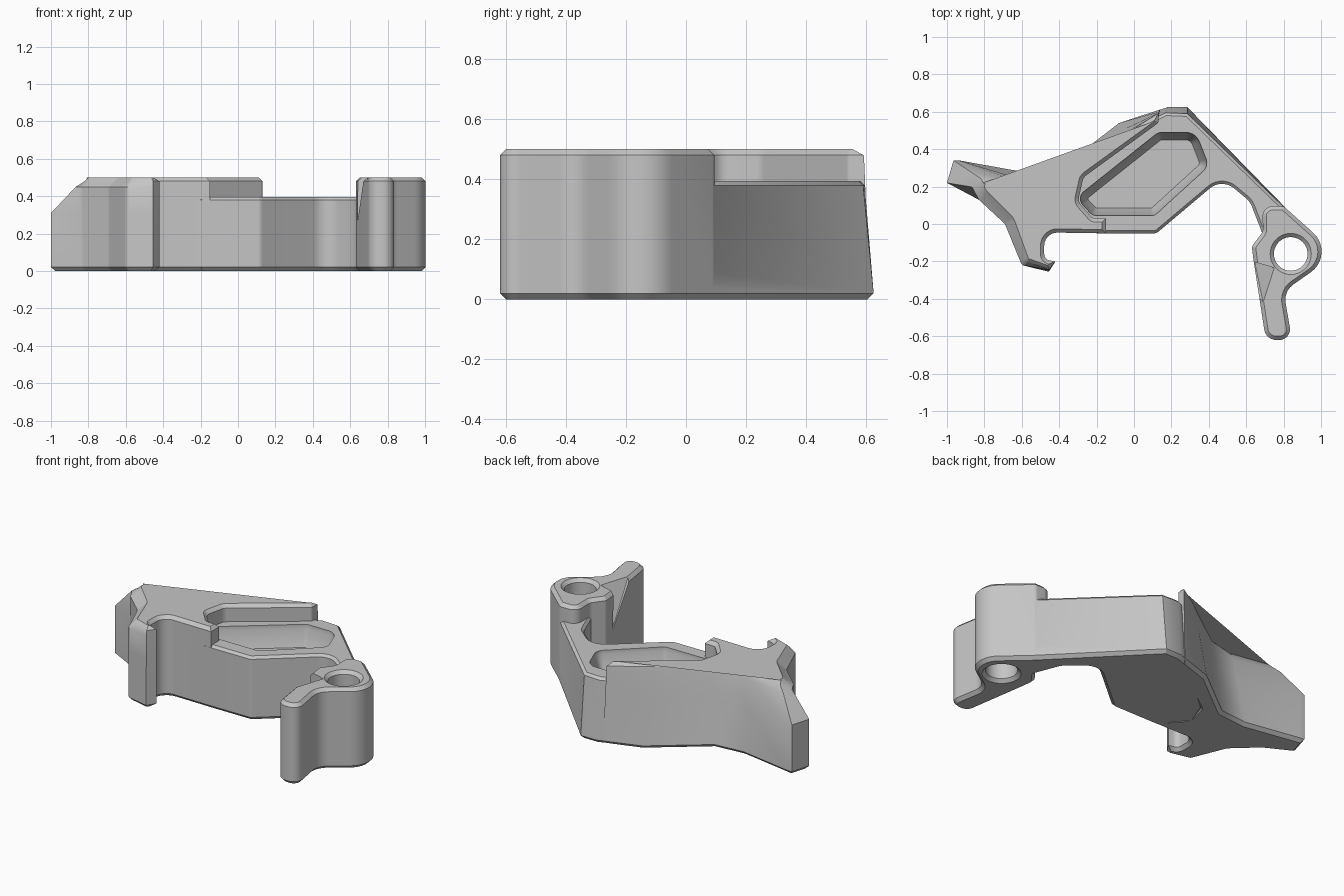
import bpy, bmesh
from math import pi, cos, sin, tan
from mathutils import Vector

cube = bpy.data.objects.get("Cube")
if cube:
    bpy.data.objects.remove(cube)

grey = bpy.data.materials.new("satin grey")
grey.use_nodes = True
colour = (0.56, 0.56, 0.56, 1)
grey.diffuse_color = colour
grey.node_tree.nodes["Principled BSDF"].inputs["Base Color"].default_value = colour


def rounded(corners, steps=7):
    """Turn (x, y, radius) corners into an outline with true arcs."""
    outline = []
    points = [Vector(c[:2]) for c in corners]
    for i, corner in enumerate(corners):
        p, radius = points[i], corner[2]
        if radius == 0:
            outline.append(p)
            continue
        to_prev = points[i - 1] - p
        to_next = points[(i + 1) % len(points)] - p
        half = to_prev.angle(to_next) / 2
        u, v = to_prev.normalized(), to_next.normalized()
        reach = min(radius / tan(half), to_prev.length * 0.49, to_next.length * 0.49)
        radius = reach * tan(half)
        centre = p + (u + v).normalized() * radius / sin(half)
        start = (p + u * reach - centre).normalized()
        end = (p + v * reach - centre).normalized()
        outline += [centre + start.slerp(end, k / steps) * radius for k in range(steps + 1)]
    return outline


def loft(name, rings, bottom=(0, 0), top=(0, 0)):
    """Skin (outline, z) rings; bottom and top give chamfer width and height."""
    bm = bmesh.new()
    loops = [[bm.verts.new((p[0], p[1], z)) for p in outline] for outline, z in rings]
    for low, high in zip(loops, loops[1:]):
        for i in range(len(low)):
            bm.faces.new((low[i - 1], low[i], high[i], high[i - 1]))
    caps = [bm.faces.new(loops[0]), bm.faces.new(loops[-1])]
    bmesh.ops.recalc_face_normals(bm, faces=bm.faces)
    for cap, (width, height), side in zip(caps, (bottom, top), (-1, 1)):
        if width:
            for vert in cap.verts:
                vert.co.z -= side * height
            bmesh.ops.inset_region(bm, faces=[cap], thickness=width, use_even_offset=True)
            for vert in cap.verts:
                vert.co.z += side * height
    return finish(name, bm)


def finish(name, bm):
    mesh = bpy.data.meshes.new(name)
    bmesh.ops.recalc_face_normals(bm, faces=bm.faces)
    bm.to_mesh(mesh)
    bm.free()
    mesh.materials.append(grey)
    obj = bpy.data.objects.new(name, mesh)
    bpy.context.collection.objects.link(obj)
    return obj


def combine(target, tool, operation):
    bpy.context.view_layer.objects.active = target
    mod = target.modifiers.new(operation.lower(), "BOOLEAN")
    mod.operation, mod.solver, mod.object = operation, "EXACT", tool
    bpy.ops.object.modifier_apply(modifier=mod.name)
    bpy.data.objects.remove(tool)


def leaning(corners, share):
    """Shift each corner by a share of its lean (the last two values)."""
    return rounded([(x + dx * share(x), y + dy * share(x), r) for x, y, r, dx, dy in corners])


chamfer = (0.02, 0.02)

# Tall hooked end with its back ridge; the walls lean inward towards the top
tall = [
    (-.15, -.05, 0, 0, 0), (-.48, -.045, .08, 0, 0), (-.48, -.19, .05, 0, 0),
    (-.42, -.2, 0, 0, 0), (-.455, -.255, 0, 0, .01), (-.6, -.22, .03, .02, .02),
    (-.69, 0, .06, .03, .02), (-.83, .13, .06, .03, .03), (-1, .22, 0, .18, -.03),
    (-.965, .34, 0, .15, -.1), (-.935, .34, 0, .13, -.1), (-.585, .277, 0, .03, -.08),
    (-.4, .293, 0, .03, -.05), (-.08, .54, 0, .05, -.05), (.14, .612, 0, -.01, -.02),
    (.13, .54, .02, 0, 0), (-.27, .25, .05, 0, 0), (-.3, .12, .05, 0, 0),
    (-.22, .03, .03, 0, 0), (-.15, .03, 0, 0, 0),
]
body = loft("bracket_body", [
    (leaning(tall, lambda x: 0), 0),
    (leaning(tall, lambda x: 0 if x < -.59 else .62), .31),
    (leaning(tall, lambda x: .74 if x < -.9 else 0 if x < -.59 else .9), .45),
    (leaning(tall, lambda x: 1), .5),
], chamfer, chamfer)

# Lower middle plate and curved arm
plate = [
    (-.2, -.05, 0, 0, 0), (.12, -.05, .04, 0, 0), (.47, .245, .1, 0, 0),
    (.62, .12, .12, 0, 0), (.69, -.06, 0, 0, 0), (.83, -.1, 0, 0, 0),
    (.92, -.025, 0, 0, 0), (.285, .625, 0, 0, -.035), (.18, .625, 0, -.01, -.03),
    (.08, .59, 0, .02, -.03), (-.28, .28, 0, 0, 0), (-.34, .12, 0, 0, 0),
]
arm = loft("middle_plate", [
    (leaning(plate, lambda x: 0), 0), (leaning(plate, lambda x: 1), .395),
], chamfer, (.015, .015))

# Pivot boss with its foot
boss = loft("pivot_boss", [(rounded([
    (.685, .095, .08), (.8, .095, .03), (1.085, -.16, .165), (.8, -.36, .1),
    (.845, -.62, .065), (.705, -.62, .065), (.64, -.2, 0), (.63, -.12, .03),
    (.69, -.04, .05),
], 10), z) for z in (0, .5)], chamfer, chamfer)

# Pivot hole, flared at both rims
flares = ((.14, -.03), (.09, .02), (.09, .48), (.14, .53))
hole = loft("hole_cutter", [
    ([(.838 + r * cos(pi * k / 20), -.16 + r * sin(pi * k / 20)) for k in range(40)], z)
    for r, z in flares])

# Long pocket with sloped walls
pocket = loft("pocket_cutter", [(rounded([
    (-.22, .045, .05), (.11, .045, .05), (.4, .31, .06),
    (.33, .49, .08), (.13, .49, .06), (-.31, .14, .05),
]), z) for z in (.27, .43)], (.04, .1))

# Slanted notch on the foot
bm = bmesh.new()
for co in ((.75, -.235, .5), (.69, -.42, .5), (.645, -.2, .27), (.75, -.235, .6),
           (.64, -.45, .6), (.55, -.18, .6), (.55, -.18, .27)):
    bm.verts.new(co)
bmesh.ops.convex_hull(bm, input=bm.verts)
notch = finish("notch_cutter", bm)

for part in (arm, boss):
    combine(body, part, "UNION")
for cutter in (hole, pocket, notch):
    combine(body, cutter, "DIFFERENCE")

bpy.ops.object.select_all(action="DESELECT")
body.select_set(True)
bpy.context.view_layer.objects.active = body
bpy.ops.object.shade_smooth_by_angle(angle=pi / 6)
